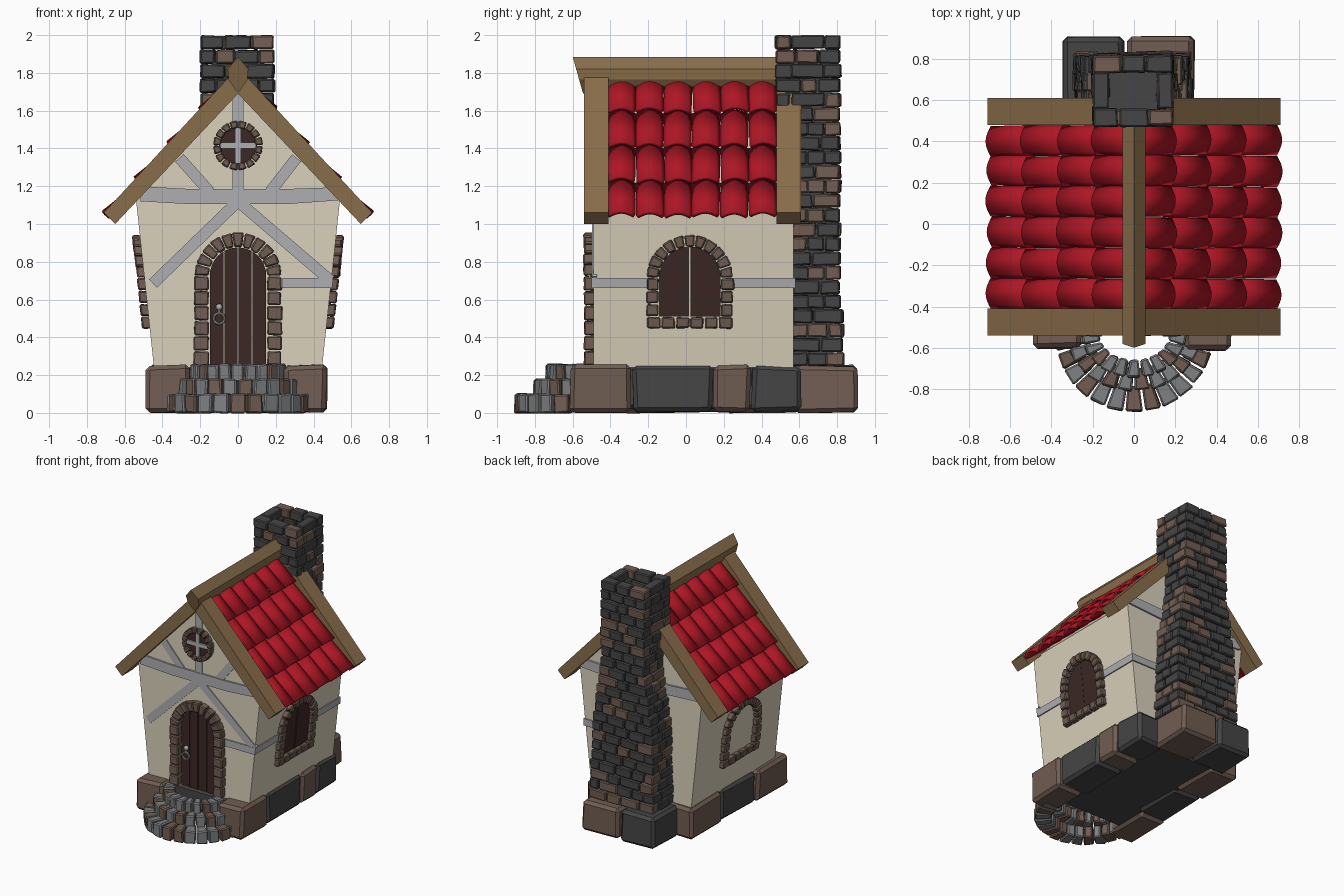
import bpy, bmesh, random
from math import sin, cos, pi, sqrt, hypot

if "Cube" in bpy.data.objects:
    bpy.data.objects.remove(bpy.data.objects["Cube"])

random.seed(7)
R = random.uniform


def mat(name, r, g, b):
    m = bpy.data.materials.new(name)
    m.diffuse_color = (r, g, b, 1)
    m.use_nodes = True
    m.node_tree.nodes["Principled BSDF"].inputs["Base Color"].default_value = m.diffuse_color
    return m


PLASTER = mat("plaster", .70, .64, .50)
RED = mat("red_tile", .42, .008, .018)
WOOD = mat("roof_wood", .25, .155, .07)
BROWN = mat("brown_stone", .165, .11, .085)
DARK = mat("dark_stone", .06, .06, .062)
GREY = mat("step_stone", .21, .215, .22)
TIMBER = mat("pale_timber", .43, .43, .45)
DOOR = mat("dark_wood", .045, .021, .018)


def prism(bm, pts, f, d0, d1, m=0, j=0.0):
    """Extrude a 2D outline between depths d0 and d1; f maps (u, v, d) to space, j roughens."""
    rings = [[bm.verts.new([c + R(-j, j) for c in f(u, v, d)]) for u, v in pts] for d in (d0, d1)]
    a, b = rings
    faces = [bm.faces.new(a), bm.faces.new(b[::-1])]
    n = len(pts)
    faces += [bm.faces.new((a[i], b[i], b[(i + 1) % n], a[(i + 1) % n])) for i in range(n)]
    for fc in faces:
        fc.material_index = m


def finish(bm, name, mats, bevel=0):
    bmesh.ops.recalc_face_normals(bm, faces=bm.faces)
    me = bpy.data.meshes.new(name)
    bm.to_mesh(me)
    bm.free()
    for m in mats:
        me.materials.append(m)
    ob = bpy.data.objects.new(name, me)
    bpy.context.collection.objects.link(ob)
    if bevel:
        md = ob.modifiers.new("bevel", 'BEVEL')
        md.width, md.segments, md.limit_method = bevel, 1, 'ANGLE'
    return ob


def rect(u0, u1, v0, v1):
    return [(u0, v0), (u1, v0), (u1, v1), (u0, v1)]


def bar(p, q, w):
    dx, dz = q[0] - p[0], q[1] - p[1]
    k = w / 2 / hypot(dx, dz)
    ox, oz = -dz * k, dx * k
    return [(p[0] + ox, p[1] + oz), (q[0] + ox, q[1] + oz), (q[0] - ox, q[1] - oz), (p[0] - ox, p[1] - oz)]


def ring_quads(cx, cz, inner, outer, a0, a1, n, gap=.006):
    """Wedge outlines around an elliptical arc."""
    for i in range(n):
        s, e = a0 + (a1 - a0) * i / n, a0 + (a1 - a0) * (i + 1) / n
        g = gap / outer[0] / 2
        s, e = s + g, e - g
        yield [(cx + r[0] * cos(t), cz + r[1] * sin(t)) for r, t in ((inner, s), (outer, s), (outer, e), (inner, e))]


def wx(z):                       # half width of the flaring side walls
    return .445 + .106 * (z - .25)


def front(u, v, d): return (u, -.49 - d, v)
def back(u, v, d): return (u, .57 + d, v)
def right(u, v, d): return (wx(v) + d, u, v)
def left(u, v, d): return (-wx(v) - d, u, v)
def along(u, v, d): return (u, d, v)
def upright(u, v, d): return (u, v, d)


# Plastered house body
bm = bmesh.new()
prism(bm, [(-.445, .24), (.445, .24), (.54, 1.13), (0, 1.71), (-.54, 1.13)], along, -.49, .57)
finish(bm, "house_walls", [PLASTER])

# Foundation blocks
bm = bmesh.new()
blocks = [(.24, .47, -.61, -.29, 0), (.22, .46, -.28, .14, 1), (.22, .47, .15, .34, 0), (.22, .46, .35, .61, 1),
          (-.485, -.25, -.60, -.22, 0), (-.47, -.22, -.21, .2, 1), (-.48, -.22, .21, .6, 0),
          (-.35, -.05, .58, .91, 1), (-.04, .29, .58, .91, 0)]
for x0, x1, y0, y1, m in blocks:
    prism(bm, rect(x0, x1, y0, y1), upright, 0.005, .25, m, .008)
prism(bm, rect(-.28, .28, -.5, .6), upright, .02, .25, 1)
finish(bm, "foundation_blocks", [BROWN, DARK], .022)

# Curved entrance steps
bm = bmesh.new()
tiers = [(.385, .38, .125, 0, .10, 13), (.325, .28, .11, .085, .18, 12), (.255, .215, .085, .165, .258, 11)]
for a, b, t, z0, z1, n in tiers:
    for q in ring_quads(0, -.53, (a - t, b - t), (a, b), pi, 2 * pi, n, .01):
        prism(bm, q, upright, z0, z1, int(random.random() < .4), .005)
finish(bm, "entrance_steps", [GREY, BROWN], .008)


# Stone arches around the door and side windows
def arch(name, f, c, hw, t, z0, spring, n_jamb, n_arch, depth, sill=0):
    bm = bmesh.new()
    for q in ring_quads(c, spring, (hw, hw), (hw + t, hw + t), 0, pi, n_arch):
        prism(bm, q, f, -.03, depth + R(-.006, .004), 0, .003)
    h = (spring - z0) / n_jamb
    for s in (-1, 1):
        for i in range(n_jamb):
            u0, u1 = sorted((c + s * hw, c + s * (hw + t + R(-.006, .008))))
            prism(bm, rect(u0, u1, z0 + i * h + .003, z0 + (i + 1) * h - .003), f, -.03, depth, 0, .003)
    w = 2 * (hw + t) / max(sill, 1)
    for i in range(sill):
        u = c - hw - t + i * w
        prism(bm, rect(u + .003, u + w - .003, z0 - t, z0 - .003), f, -.03, depth, 0, .003)
    finish(bm, name, [BROWN], .007)


arch("door_arch", front, 0, .155, .075, .25, .725, 6, 11, .05)
for name, f in (("right_window_arch", right), ("left_window_arch", left)):
    arch(name, f, .02, .165, .063, .51, .715, 3, 11, .04, 6)


# Planked door leaf and right window shutters
def planks(name, f, c, r, z0, spring, n, depth):
    bm = bmesh.new()
    for i in range(n):
        a, b = -r + 2 * r * i / n + .003, -r + 2 * r * (i + 1) / n - .003
        top = [(b + (a - b) * k / 6) for k in range(7)]
        pts = [(c + a, z0), (c + b, z0)] + [(c + u, spring + sqrt(max(0, r * r - u * u))) for u in top]
        prism(bm, pts, f, -.02, depth + .004 * (i % 2))
    finish(bm, name, [DOOR])


planks("door_planks", front, 0, .15, .25, .725, 4, .012)
planks("right_window_shutters", right, .02, .165, .51, .715, 2, .008)

# Door knocker
bpy.ops.mesh.primitive_torus_add(location=(-.1, -.517, .5), rotation=(pi / 2, 0, 0), major_radius=.028,
                                 minor_radius=.007, major_segments=20, minor_segments=8)
knocker = bpy.context.object
knocker.name = "door_ring"
bpy.ops.mesh.primitive_uv_sphere_add(location=(-.1, -.512, .56), radius=.018, segments=14, ring_count=8)
knob = bpy.context.object
knob.name = "door_knob"
bm = bmesh.new()
prism(bm, rect(-.106, -.094, .515, .555), front, .01, .03)
finish(bm, "door_ring_link", [TIMBER])
for ob in (knocker, knob):
    ob.data.materials.append(TIMBER)
    bpy.context.view_layer.objects.active = ob
    bpy.ops.object.shade_smooth_by_angle()

# Half timbering: front, back and right side
bm = bmesh.new()
prism(bm, bar((0, 1.1), (0, 1.69), .06), front, -.02, .010)
bow = [(-.525, 1.20), (-.25, 1.185), (.25, 1.185), (.54, 1.195), (.53, 1.125), (.25, 1.105), (-.25, 1.105), (-.515, 1.12)]
prism(bm, bow, front, -.02, .014)
prism(bm, bow, back, -.02, .014)
for p, q in (((0, 1.12), (-.45, .685)), ((0, 1.12), (.49, .70)), ((-.31, 1.35), (-.15, 1.17)), ((.31, 1.35), (.17, 1.17))):
    prism(bm, bar(p, q, .06), front, -.02, .008)
prism(bm, rect(.235, .50, .66, .715), front, -.02, .01)
prism(bm, rect(.2, .50, .66, .715), back, -.02, .01)
for y0, y1 in ((-.5, -.17), (.21, .58)):
    prism(bm, rect(y0, y1, .66, .715), right, -.02, .01)
finish(bm, "timber_framing", [TIMBER])

# Round gable window
bm = bmesh.new()
for q in ring_quads(0, 1.415, (.093, .093), (.132, .132), 0, 2 * pi, 16):
    prism(bm, q, front, -.02, .04, 0, .002)
finish(bm, "round_window_stones", [BROWN], .006)
bm = bmesh.new()
prism(bm, [(.1 * cos(k * pi / 12), 1.415 + .1 * sin(k * pi / 12)) for k in range(24)], front, -.02, .015)
finish(bm, "round_window_pane", [DOOR])
bm = bmesh.new()
prism(bm, rect(-.016, .016, 1.32, 1.51), front, 0, .028)
prism(bm, rect(-.095, .095, 1.399, 1.431), front, 0, .027)
finish(bm, "round_window_cross", [TIMBER])

# Barge boards and ridge beam
for name, y0, y1 in (("front_barge_boards", -.54, -.41), ("back_barge_boards", .48, .61)):
    bm = bmesh.new()
    for s in (-1, 1):
        prism(bm, [(0, 1.83), (s * .71, 1.06), (s * .65, 1.0), (0, 1.69)], along, y0, y1)
    finish(bm, name, [WOOD])
bm = bmesh.new()
prism(bm, [(0, 1.885), (.055, 1.82), (.05, 1.765), (0, 1.69), (-.05, 1.765), (-.055, 1.82)],
      lambda u, v, d: (u, d if d > 0 else -.545 - (v - 1.69) * .28, v), -1, .5)
finish(bm, "ridge_beam", [WOOD])

# Barrel roof tiles: 4 rows of 6 on each slope
bm = bmesh.new()
W, SEG = .149, 8
for side in (-1, 1):
    for row in range(4):
        for col in range(6):
            skew, lift = R(-.006, .006), R(-.004, .006)
            grid = []
            for e in (0, 1):
                s = .03 + .25 * row + (.25 + R(-.006, .006) if e else -.02)
                line = []
                for k in range(SEG + 1):
                    u = k / SEG
                    h = (.008 + lift if e else -.028) - .034 * (1 - sin(pi * u))
                    line.append(bm.verts.new((side * (.678 * s + .735 * h + .012),
                                              -.414 + W * (col + u) + skew * e, 1.817 - .735 * s + .678 * h)))
                grid.append(line)
            for k in range(SEG):
                f = [grid[0][k], grid[1][k], grid[1][k + 1], grid[0][k + 1]]
                bm.faces.new(f if side > 0 else f[::-1])
me = bpy.data.meshes.new("roof_tiles")
bm.to_mesh(me)
bm.free()
me.materials.append(RED)
tiles = bpy.data.objects.new("roof_tiles", me)
bpy.context.collection.objects.link(tiles)
bpy.context.view_layer.objects.active = tiles
tiles.select_set(True)
bpy.ops.object.shade_smooth_by_angle()
sd = tiles.modifiers.new("thickness", 'SOLIDIFY')
sd.thickness, sd.offset = .02, -1


# Brick chimney: courses of bricks around a hollow flue
def half(z):
    if z < .85:
        return .285 - .025 * (z - .25)
    return max(.195, .27 - .17 * (z - .85))


bm = bmesh.new()
N, T = 23, .08
H = 1.755 / N
for i in range(N):
    z = .245 + i * H
    w, y0, y1 = half(z), (.475 if z > 1.6 else .56), .815 + (.015 if z < .5 else 0)
    cx = -.005
    t = T if i % 2 else 0
    o = T - t
    runs = [(0, cx - w + t, cx + w - t, y1 - T, y1), (0, cx - w + t, cx + w - t, y0, y0 + T),
            (1, y0 + o, y1 - o, cx - w, cx - w + T), (1, y0 + o, y1 - o, cx + w - T, cx + w)]
    for axis, a, b, c0, c1 in runs:
        n = max(1, round((b - a) / .135))
        cuts = [a] + [a + (b - a) * (k + R(-.2, .2)) / n for k in range(1, n)] + [b]
        for p, q in zip(cuts, cuts[1:]):
            r = R(-.006, .008)
            quad = rect(p + .003, q - .003, c0 - r, c1 + r)
            if axis:
                quad = [(v, u) for u, v in quad]
            prism(bm, quad, upright, z + .003, z + H - .003, int(random.random() < .3), .004)
finish(bm, "chimney_bricks", [DARK, BROWN], .007)
bm = bmesh.new()
prism(bm, rect(-.14, .13, .53, .77), upright, .2, 1.86)
prism(bm, rect(-.21, .20, .55, .78), upright, .2, .95)
finish(bm, "chimney_core", [DARK])
